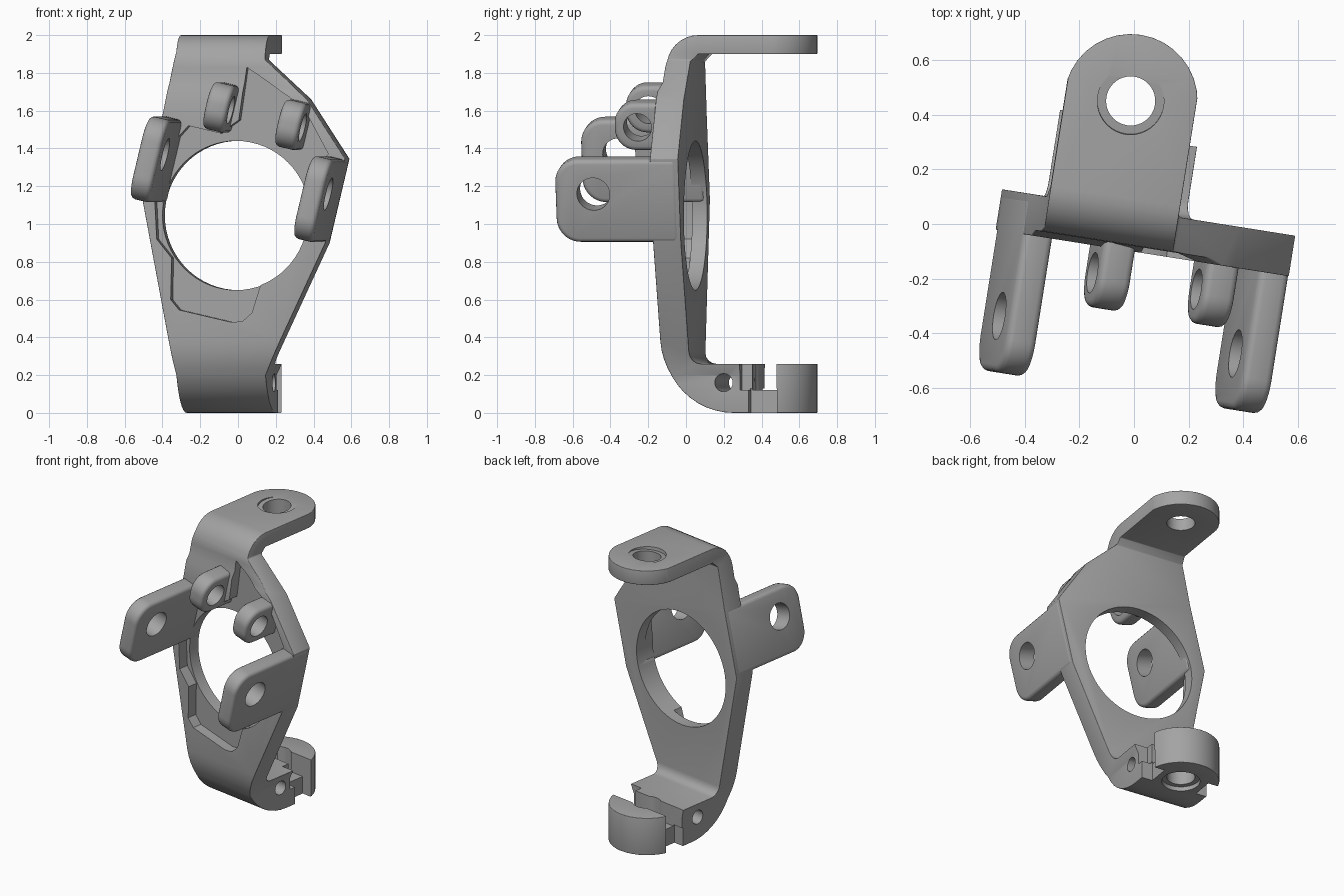
import bpy
from math import radians, cos, sin
from mathutils import Matrix

if "Cube" in bpy.data.objects:
    bpy.data.objects.remove(bpy.data.objects["Cube"])

import bmesh

steel = bpy.data.materials.new("grey_metal")
steel.use_nodes = True
GREY = (0.37, 0.37, 0.37, 1)
steel.diffuse_color = GREY
steel.node_tree.nodes["Principled BSDF"].inputs["Base Color"].default_value = GREY

TURN = Matrix.Rotation(radians(-9), 4, "Z")
LUG_FRAME = Matrix.Translation((0.048, 0, 1.237)) @ Matrix.Rotation(radians(13.5), 4, "Y")


def arc(cx, cy, r, start, end, n):
    angles = [radians(start + (end - start) * i / n) for i in range(n + 1)]
    return [(cx + r * cos(a), cy + r * sin(a)) for a in angles]


def circle(cx, cy, r, n=40):
    return arc(cx, cy, r, 0, 360, n)[:-1]


def prism(name, axis, points, low, high):
    """Extrude a flat outline along one axis."""
    place = {"x": lambda a, b, t: (t, a, b),
             "y": lambda a, b, t: (a, t, b),
             "z": lambda a, b, t: (a, b, t)}[axis]
    bm = bmesh.new()
    rings = [[bm.verts.new(place(a, b, t)) for a, b in points] for t in (low, high)]
    for ring in rings:
        bm.faces.new(ring)
    for i in range(len(points)):
        j = (i + 1) % len(points)
        bm.faces.new((rings[0][i], rings[0][j], rings[1][j], rings[1][i]))
    bmesh.ops.recalc_face_normals(bm, faces=bm.faces)
    mesh = bpy.data.meshes.new(name)
    bm.to_mesh(mesh)
    bm.free()
    obj = bpy.data.objects.new(name, mesh)
    bpy.context.collection.objects.link(obj)
    return obj


def box(x0, x1, y0, y1, z0, z1):
    return prism("cutter", "z", [(x0, y0), (x1, y0), (x1, y1), (x0, y1)], z0, z1)


def activate(obj):
    bpy.ops.object.select_all(action="DESELECT")
    obj.select_set(True)
    bpy.context.view_layer.objects.active = obj


def combine(obj, cutter, operation="DIFFERENCE"):
    mod = obj.modifiers.new("cut", "BOOLEAN")
    mod.operation, mod.object, mod.solver = operation, cutter, "EXACT"
    activate(obj)
    bpy.ops.object.modifier_apply(modifier=mod.name)
    bpy.data.objects.remove(cutter)


def round_edges(obj, width):
    mod = obj.modifiers.new("round", "BEVEL")
    mod.width, mod.segments = width, 3
    mod.limit_method, mod.angle_limit = "ANGLE", radians(40)
    activate(obj)
    bpy.ops.object.modifier_apply(modifier=mod.name)


def finish(obj, frame):
    obj.data.transform(frame)
    obj.data.materials.clear()
    obj.data.materials.append(steel)
    activate(obj)
    bpy.ops.object.shade_smooth_by_angle(angle=radians(35))


# Body: bent side profile trimmed by the front outline and the round tab ends
side = (arc(0.28, 0.38, 0.38, 180, 270, 12)
        + [(0.8, 0), (0.8, 0.26)]
        + arc(0.11, 0.32, 0.06, 270, 180, 4)
        + [(0.05, 1.86), (0.09, 1.9), (0.8, 1.9), (0.8, 2)]
        + arc(0.09, 1.83, 0.17, 90, 180, 8)
        + [(-0.08, 1.75), (-0.1, 1.7)])
front = [(-0.322, -0.1), (-0.322, 0.2), (-0.497, 1.13), (-0.39, 1.574),
         (-0.322, 1.91), (-0.322, 2.1), (0.157, 2.1), (0.157, 1.87),
         (0.385, 1.66), (0.59, 1.345), (0.484, 0.9), (0.157, 0.2), (0.157, -0.1)]
TAB_X, TAB_Y = -0.0825, 0.443
plan = [(-0.8, -0.4), (0.8, -0.4), (0.8, TAB_Y + 0.034)]
plan += arc(TAB_X, TAB_Y, 0.245, 8, 172, 16) + [(-0.8, TAB_Y + 0.034)]

body = prism("bracket_body", "x", side, -0.75, 0.75)
combine(body, prism("front_trim", "y", front, -0.5, 1), "INTERSECT")
combine(body, prism("plan_trim", "z", plan, -0.2, 2.2), "INTERSECT")
round_edges(body, 0.02)

# Recess in the front face and the large round opening
recess = [(-0.3, 0.545), (-0.02, 0.48), (0.04, 0.485), (0.09, 0.53), (0.15, 0.72),
          (0.38, 0.95), (0.41, 1.28), (0.5, 1.37), (0.365, 1.62), (0.06, 1.83),
          (0.02, 1.55), (-0.08, 1.48), (-0.25, 1.52), (-0.36, 1.4),
          (-0.43, 1.12), (-0.42, 0.92), (-0.34, 0.82), (-0.345, 0.6)]
combine(body, prism("recess_cutter", "y", recess, -0.4, -0.03))
combine(body, prism("opening_cutter", "y", circle(-0.005, 1.045, 0.395, 64), -0.45, 0.3))

# Upper tab hole with a slightly tilted spot face
combine(body, prism("tab_hole", "z", circle(TAB_X, TAB_Y, 0.09), 1.7, 2.2))
spot = prism("spot_face", "z", circle(0, 0, 0.122), 0, 0.2)
spot.data.transform(Matrix.Translation((TAB_X, TAB_Y, 1.991))
                    @ Matrix.Rotation(radians(6), 4, "X"))
combine(body, spot)

# Foot clamp: bore, counterbore, cross slot, side notches and bolt hole
combine(body, prism("foot_bore", "z", circle(TAB_X, TAB_Y, 0.09), -0.1, 0.5))
combine(body, prism("foot_counterbore", "z", circle(TAB_X, TAB_Y, 0.122), -0.1, 0.03))
combine(body, box(-0.6, 0.6, 0.37, 0.51, 0.12, 0.5))
combine(body, box(0.09, 0.6, 0.315, 0.4, 0.12, 0.5))
combine(body, box(0.08, 0.6, 0.36, 0.511, -0.1, 0.13))
combine(body, box(-0.6, -0.245, 0.36, 0.511, -0.1, 0.13))
combine(body, prism("bolt_hole", "x", circle(0.227, 0.16, 0.048, 24), -0.6, 0.6))
finish(body, TURN)


# Lugs: two large and two small ears sharing one tilted frame
def lug(name, u, v, half_thick, half_high, tip, root, corner, hole):
    y = tip + corner
    outline = ([(root, v + half_high)]
               + arc(y, v + half_high - corner, corner, 90, 180, 10)
               + arc(y, v - half_high + corner, corner, 180, 270, 10)
               + [(root, v - half_high)])
    obj = prism(name, "x", outline, u - half_thick, u + half_thick)
    round_edges(obj, 0.025)
    hole_y, hole_v, hole_r = hole
    combine(obj, prism("lug_hole", "x", circle(hole_y, v + hole_v, hole_r), u - 0.3, u + 0.3))
    finish(obj, TURN @ LUG_FRAME)


for side_name, s in (("right", -1), ("left", 1)):
    lug("large_lug_" + side_name, s * 0.45, 0, 0.056, 0.225,
        -0.615, 0.04, 0.125, (-0.41, 0.04, 0.088))
    lug("small_lug_" + side_name, s * 0.198, 0.344, 0.06, 0.128,
        -0.325, 0, 0.11, (-0.2, 0, 0.075))
